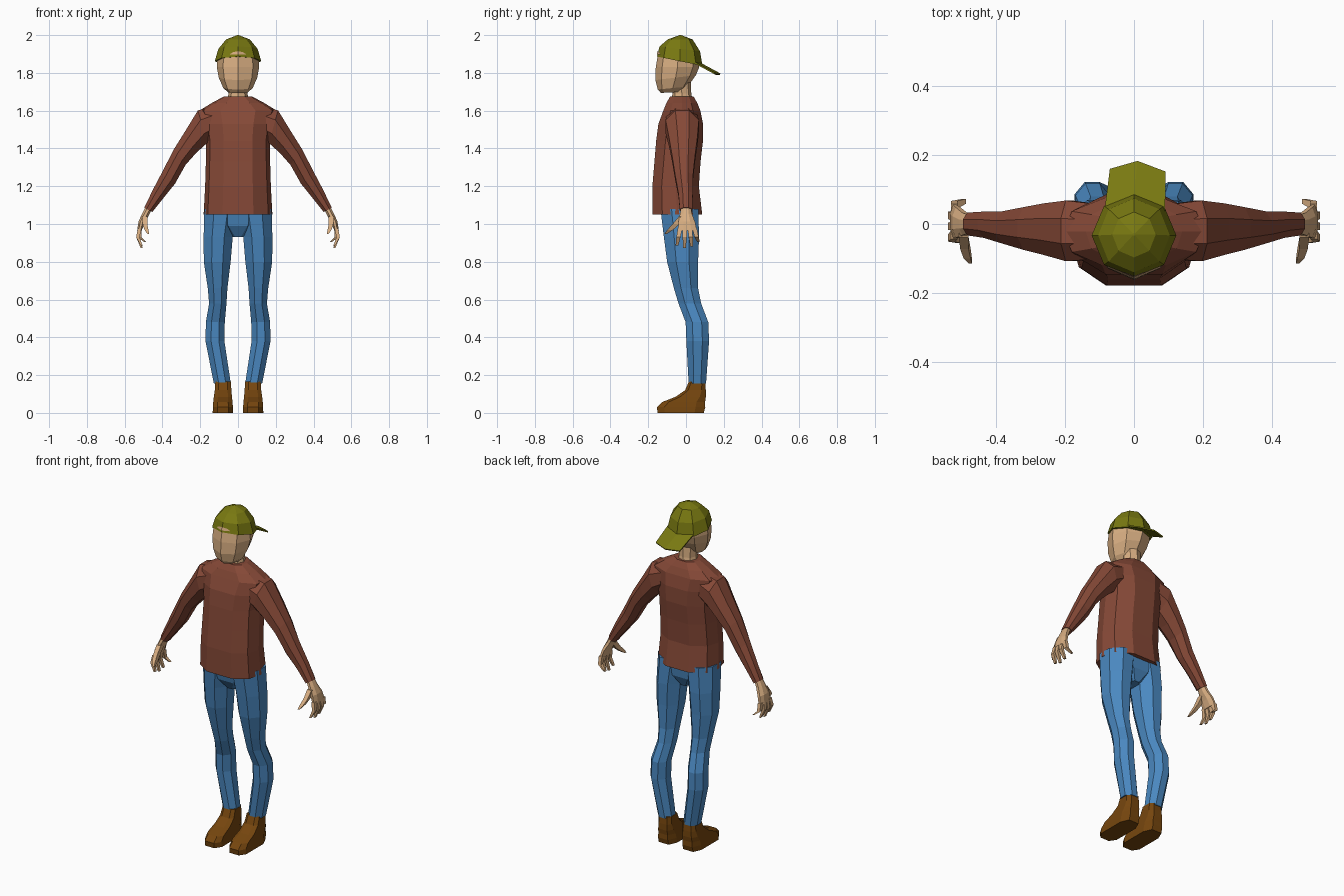
import bpy, bmesh
from math import sin, cos, pi
from mathutils import Vector
from mathutils.bvhtree import BVHTree

cube = bpy.data.objects.get("Cube")
if cube:
    bpy.data.objects.remove(cube, do_unlink=True)


def material(name, rgb):
    """Flat material from display RGB, converted to linear."""
    lin = [((c / 255 + 0.055) / 1.055) ** 2.4 for c in rgb]
    m = bpy.data.materials.new(name)
    m.use_nodes = True
    m.diffuse_color = (*lin, 1)
    m.node_tree.nodes["Principled BSDF"].inputs["Base Color"].default_value = (*lin, 1)
    return m


SHIRT = material("rust shirt", (134, 73, 55))
JEANS = material("denim blue", (74, 136, 192))
SKIN = material("skin", (216, 174, 130))
CAP = material("olive cap", (121, 121, 17))
BOOT = material("brown leather", (118, 70, 14))

# Unit cross-sections
POINTED = [(cos(i * pi / 4), sin(i * pi / 4)) for i in range(8)]
FLAT = [(cos((i + .5) * pi / 4) / cos(pi / 8), sin((i + .5) * pi / 4) / cos(pi / 8)) for i in range(8)]
half = [(.45, -1), (.88, -.6), (1, 0), (.88, .6), (.4, 1)]
CHEST = half + [(-u, v) for u, v in reversed(half)]
SQUARE = [(1, 1), (-1, 1), (-1, -1), (1, -1)]
SOLE = [(.55, -1), (1, -.7), (1, .6), (.6, 1), (-.6, 1), (-1, .6), (-1, -.7), (-.55, -1)]


def finish(name, bm, mat):
    bmesh.ops.recalc_face_normals(bm, faces=bm.faces)
    me = bpy.data.meshes.new(name)
    bm.to_mesh(me)
    bm.free()
    me.materials.append(mat)
    ob = bpy.data.objects.new(name, me)
    bpy.context.collection.objects.link(ob)
    return ob


def loft(name, rings, section, mat, side=1):
    """Skin rings of (x, y, z, half width, half depth, roll, pitch)."""
    bm = bmesh.new()
    loops = []
    for x, y, z, a, b, *tilt in rings:
        roll, pitch = (tilt + [0, 0])[:2]
        loop = []
        for u, v in section:
            p = Vector((x, y, z)) + a * u * Vector((cos(roll), 0, sin(roll)))
            p += b * v * Vector((0, cos(pitch), sin(pitch)))
            p.x *= side
            loop.append(bm.verts.new(p))
        loops.append(loop)
    n = len(section)
    for low, high in zip(loops, loops[1:]):
        for i in range(n):
            j = (i + 1) % n
            bm.faces.new((low[i], low[j], high[j], high[i]))
    bm.faces.new(loops[0])
    bm.faces.new(loops[-1])
    return finish(name, bm, mat)


# Shirt body and neck
loft("shirt_body", [
    (0, -.046, 1.05, .182, .132), (0, -.055, 1.2, .174, .123),
    (0, -.045, 1.33, .170, .122), (0, -.034, 1.44, .168, .124),
    (0, -.028, 1.53, .182, .118), (0, -.022, 1.60, .205, .098),
    (0, -.022, 1.64, .140, .082), (0, -.022, 1.675, .075, .062)], CHEST, SHIRT)
loft("neck", [(0, -.02, 1.65, .058, .056), (0, -.022, 1.69, .05, .05),
              (0, -.03, 1.77, .052, .055)], POINTED, SKIN)

# Head
loft("head", [
    (0, -.073, 1.697, .052, .06, 0, .05), (0, -.07, 1.72, .078, .08, 0, .1),
    (0, -.055, 1.775, .102, .108, 0, .12), (0, -.045, 1.83, .112, .115),
    (0, -.042, 1.89, .108, .108)], POINTED, SKIN)

# Cap crown, worn backwards
crown = loft("cap_crown", [
    (0, -.033, 1.862, .123, .123, 0, -.2), (0, -.033, 1.927, .104, .108, 0, -.12),
    (0, -.031, 1.977, .063, .066), (0, -.03, 2, .004, .004)], POINTED, CAP)

# Skin showing through the arched cap opening
tree = BVHTree.FromPolygons([v.co for v in crown.data.vertices],
                            [p.vertices for p in crown.data.polygons])
bm = bmesh.new()
columns = []
for x, h in ((-.043, .002), (-.026, .013), (0, .018), (.026, .013), (.043, .002)):
    pair = []
    for z in (1.897, 1.897 + h):
        hit = tree.ray_cast(Vector((x, -1, z)), Vector((0, 1, 0)))[0]
        pair.append(bm.verts.new(hit - Vector((0, .004, 0))))
    columns.append(pair)
for (a, b), (c, d) in zip(columns, columns[1:]):
    bm.faces.new((a, c, d, b))
finish("cap_opening", bm, SKIN)

# Cap brim, slightly arched
bm = bmesh.new()
inner = [(-.086, .035), (0, .075), (.09, .035)]
outer = [(-.07, .16), (.01, .183), (.092, .152)]
rows = [[bm.verts.new((x, y, 1.857 - .54 * (y - .06) + (.006 if abs(x) < .05 else -.006)))
         for x, y in row] for row in (inner, outer)]
for i in range(2):
    bm.faces.new((rows[0][i], rows[0][i + 1], rows[1][i + 1], rows[1][i]))
brim = finish("cap_brim", bm, CAP)
solid = brim.modifiers.new("thickness", "SOLIDIFY")
solid.thickness = .008

# Hips joining the legs
loft("hips", [(0, -.025, .93, .035, .05), (0, -.03, .99, .12, .086),
              (0, -.035, 1.08, .17, .1)], FLAT, JEANS)

for side, word in ((1, "left"), (-1, "right")):
    # Sleeve
    loft(word + "_sleeve", [
        (.11, -.022, 1.55, .075, .08, 1.4), (.188, -.02, 1.515, .09, .088, 1.3),
        (.25, -.015, 1.435, .066, .075, 1.15), (.308, -.013, 1.355, .052, .062, .95),
        (.367, -.01, 1.245, .046, .047, .75), (.425, -.002, 1.155, .035, .038, .6),
        (.475, 0, 1.075, .024, .033, .5)], FLAT, SHIRT, side)

    # Palm
    loft(word + "_palm", [
        (.47, 0, 1.09, .018, .025, .4), (.49, 0, 1.05, .018, .032, .3),
        (.51, .004, 1.01, .017, .044, .2), (.522, .008, .965, .012, .05)],
        FLAT, SKIN, side)

    # Fingers fan out and curl inwards
    fingers = (("index", -.032, -.048, .885), ("middle", -.006, -.008, .872),
               ("ring", .021, .03, .88), ("little", .046, .066, .905))
    for label, y0, y1, tip in fingers:
        curl = .018 if label == "little" else 0
        loft(f"{word}_{label}_finger", [
            (.521, y0, .975, .010, .012), (.530 - curl / 2, (y0 + y1) / 2, .93, .009, .011),
            (.510 - curl, y1, tip, .005, .007)], SQUARE, SKIN, side)

    # Thumb
    loft(word + "_thumb", [
        (.494, -.018, 1.04, .014, .02), (.492, -.055, .997, .012, .018),
        (.484, -.085, .968, .010, .015), (.475, -.107, .948, .005, .007)],
        SQUARE, SKIN, side)

    # Trouser leg
    loft(word + "_trouser_leg", [
        (.09, -.035, 1.08, .088, .1), (.105, -.024, .93, .077, .093),
        (.11, -.018, .8, .071, .082), (.108, 0, .66, .052, .064),
        (.107, .02, .58, .046, .06), (.12, .058, .48, .05, .06),
        (.122, .062, .38, .05, .06), (.083, .06, .155, .045, .046)],
        FLAT, JEANS, side)

    # Boot
    loft(word + "_boot", [
        (.08, -.028, 0, .054, .122), (.08, -.026, .03, .053, .128),
        (.08, -.012, .058, .051, .113), (.08, .025, .085, .048, .08),
        (.079, .05, .12, .044, .055), (.079, .058, .165, .041, .043)],
        SOLE, BOOT, side)
